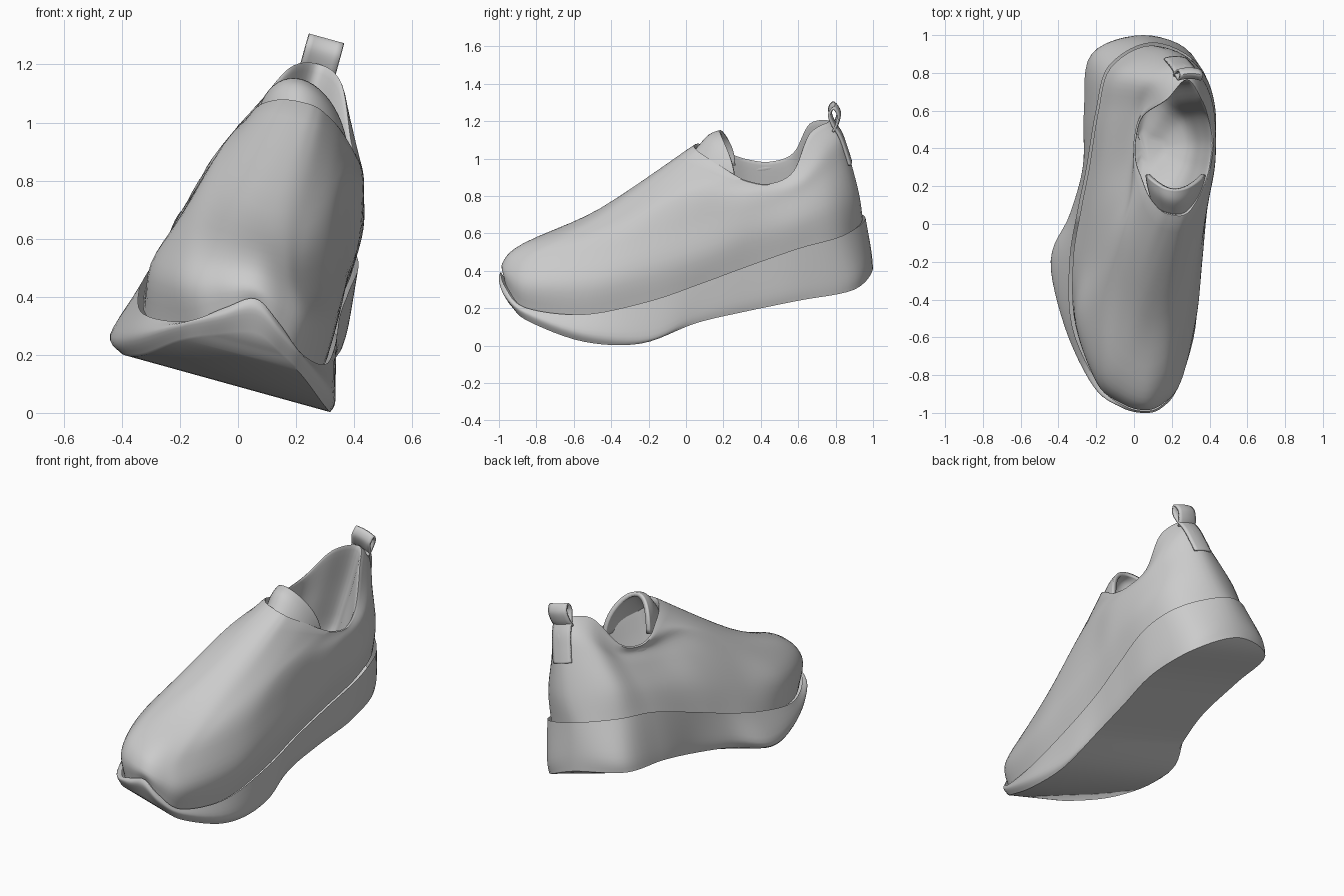
import bpy
import math
from mathutils import Vector

LEAN = 0.277          # sideways lean of the whole shoe
STEPS = 6             # smoothing steps around each loop
RISE = 5              # smoothing steps between loops

default_cube = bpy.data.objects.get("Cube")
if default_cube:
    bpy.data.objects.remove(default_cube, do_unlink=True)


def make_material(name, color):
    material = bpy.data.materials.new(name)
    material.use_nodes = True
    material.diffuse_color = color
    material.node_tree.nodes["Principled BSDF"].inputs["Base Color"].default_value = color
    return material


grey = make_material("plain grey", (0.6, 0.6, 0.6, 1.0))


def leaned(x, y, height):
    """Place a point whose height is measured from the leaning ground."""
    return Vector((x, y, height - LEAN * x))


def spline(points, steps, closed=False):
    """Smooth curve that passes through all the points."""
    count = len(points)
    result = []
    for i in range(count if closed else count - 1):
        if closed:
            a, b, c, d = [points[(i + k) % count] for k in (-1, 0, 1, 2)]
        else:
            a, b, c, d = [points[min(max(i + k, 0), count - 1)] for k in (-1, 0, 1, 2)]
        for step in range(steps):
            t = step / steps
            result.append(b + (c - a) * (t / 2)
                          + (a * 2 - b * 5 + c * 4 - d) * (t * t / 2)
                          + (b * 3 - a - c * 3 + d) * (t ** 3 / 2))
    if not closed:
        result.append(points[-1].copy())
    return result


def make_loop(rows):
    """Closed loop from (y, right x, left x, height) rows, toe to heel and back."""
    going = [leaned(xr, y, h) for y, xr, xl, h in rows]
    returning = [leaned(xl, y, h) for y, xr, xl, h in rows[-2:0:-1]]
    return spline(going + returning, STEPS, closed=True)


def make_object(name, verts, faces, thickness=0.0, offset=-1.0):
    mesh = bpy.data.meshes.new(name)
    mesh.from_pydata([tuple(v) for v in verts], [], faces)
    mesh.materials.append(grey)
    mesh.validate()
    obj = bpy.data.objects.new(name, mesh)
    bpy.context.scene.collection.objects.link(obj)
    bpy.ops.object.select_all(action="DESELECT")
    obj.select_set(True)
    bpy.context.view_layer.objects.active = obj
    bpy.ops.object.shade_smooth_by_angle(angle=math.radians(45))
    if thickness:
        shell = obj.modifiers.new("shell", "SOLIDIFY")
        shell.thickness = thickness
        shell.offset = offset


def skin(columns, closed):
    """Quads over neighbouring columns of equal length."""
    size = len(columns[0])
    count = len(columns)
    verts = [p for column in columns for p in column]
    faces = []
    for i in range(count if closed else count - 1):
        k = (i + 1) % count
        for j in range(size - 1):
            faces.append((i * size + j, k * size + j, k * size + j + 1, i * size + j + 1))
    return verts, faces


def loft_columns(loops):
    return [spline(list(column), RISE) for column in zip(*loops)]


# Loops from the ground to the collar
ground = make_loop([
    (-.965, .06, .06, .28), (-.93, .14, -.07, .245), (-.84, .22, -.2, .19),
    (-.55, .3, -.33, .105), (-.24, .32, -.405, .1), (.05, .31, -.33, .205),
    (.3, .33, -.27, .27), (.6, .36, -.265, .34), (.9, .29, -.225, .38),
    (1, .05, .05, .43)])
wall = make_loop([
    (-1, .06, .06, .37), (-.97, .15, -.07, .31), (-.86, .235, -.215, .24),
    (-.55, .325, -.365, .16), (-.19, .335, -.44, .15), (.05, .325, -.34, .26),
    (.3, .35, -.27, .34), (.6, .38, -.25, .42), (.9, .305, -.205, .47),
    (.99, .06, .06, .53)])
seam = make_loop([
    (-.99, .06, .06, .41), (-.965, .14, -.045, .35), (-.86, .22, -.18, .265),
    (-.55, .3, -.325, .25), (-.2, .335, -.34, .33), (.08, .35, -.295, .43),
    (.3, .38, -.25, .52), (.6, .415, -.2, .635), (.84, .345, -.13, .685),
    (.96, .1, .1, .71)])
lower_upper = make_loop([
    (-.98, .06, .06, .46), (-.94, .16, -.07, .435), (-.83, .25, -.2, .4),
    (-.5, .33, -.3, .42), (-.2, .36, -.255, .5), (.1, .385, -.215, .6),
    (.32, .415, -.17, .69), (.6, .43, -.125, .78), (.81, .36, -.065, .85),
    (.925, .17, .17, .86)])
middle_upper = make_loop([
    (-.88, .07, .07, .555), (-.83, .16, -.05, .55), (-.72, .22, -.15, .55),
    (-.42, .31, -.19, .61), (-.15, .355, -.155, .71), (.1, .39, -.115, .78),
    (.33, .43, -.065, .84), (.6, .425, -.03, .92), (.78, .36, .04, 1.03),
    (.875, .23, .23, 1.07)])
high_upper = make_loop([
    (-.5, .1, .1, .725), (-.46, .175, .03, .742), (-.38, .24, -.03, .76),
    (-.2, .315, -.06, .83), (0, .365, -.05, .91), (.16, .4, -.025, .92),
    (.36, .43, -.005, .93), (.6, .42, .03, .99), (.75, .365, .12, 1.15),
    (.84, .27, .27, 1.2)])
collar = make_loop([
    (.03, .24, .24, 1.125), (.037, .27, .19, 1.122), (.06, .3, .135, 1.11),
    (.14, .35, .07, 1.075), (.24, .39, .03, 1.025), (.33, .41, 0, .99),
    (.45, .42, 0, .978), (.58, .395, .04, 1.035), (.67, .36, .17, 1.225),
    (.78, .28, .28, 1.27)])


def lining(inset, depth):
    """Collar loop drawn in and sunk part of the way to the footbed."""
    loop = []
    for p in collar:
        drop = depth * (p.z - 0.5)
        loop.append(Vector((p.x + inset * (0.22 - p.x) - LEAN * drop,
                            p.y + inset * (0.4 - p.y),
                            p.z - drop)))
    return loop


# Sole: side wall closed by an underside
columns = loft_columns([ground, wall, seam])
verts, faces = skin(columns, closed=True)
count, size = len(columns), len(columns[0])
for i in range(count // 2):
    strip = [i, (count - i) % count, count - i - 1, i + 1]
    faces.append([k * size for k in dict.fromkeys(strip)])
make_object("sole", verts, faces)

# Upper: tucked in behind the sole edge, over the collar, down to the footbed
tuck = [Vector((p.x * 0.95, p.y * 0.985, p.z - 0.01)) for p in seam]
outside = loft_columns([tuck, lower_upper, middle_upper, high_upper, collar])
inside = loft_columns([collar, lining(.06, .03), lining(.08, .45),
                       lining(.2, .85), lining(.8, 1)])
columns = [outer[:-1] + inner for outer, inner in zip(outside, inside)]
verts, faces = skin(columns, closed=True)
size = len(columns[0])
faces.append([k * size + size - 1 for k in range(len(columns))])
make_object("upper", verts, faces)

# Tongue: arches (middle y, edge y, centre x, half width, top, edge height)
arches = [
    (-.06, .05, .21, .1, .98, .92),
    (.055, .14, .22, .135, 1.115, .97),
    (.12, .2, .22, .15, 1.185, .98),
    (.18, .26, .22, .16, 1.21, .98)]
sections = []
for y_mid, y_edge, centre, half, top, edge in arches:
    section = []
    for k in range(25):
        angle = math.pi * (k / 24 - 0.5)
        side, crown = math.sin(angle), math.cos(angle)
        section.append(leaned(centre + half * side,
                              y_mid + (y_edge - y_mid) * side * side,
                              edge + (top - edge) * crown))
    sections.append(section)
verts, faces = skin(loft_columns(sections), closed=False)
make_object("tongue", verts, faces, thickness=0.025)

# Pull tab: a strip up the heel that folds into a loop, as (y, z)
tab_path = spline([Vector((0, y, z)) for y, z in [
    (.883, .98), (.861, 1.05), (.832, 1.13), (.79, 1.2), (.775, 1.25),
    (.797, 1.284), (.822, 1.25), (.815, 1.2), (.795, 1.16)]], RISE)
columns = []
for k in range(7):
    side = k / 3 - 1
    columns.append([Vector((.28 + LEAN * (p.z - 1.2) + .06 * side,
                            p.y - .01 * side * side,
                            p.z - LEAN * .06 * side)) for p in tab_path])
verts, faces = skin(columns, closed=False)
make_object("pull_tab", verts, faces, thickness=0.012, offset=0.0)
